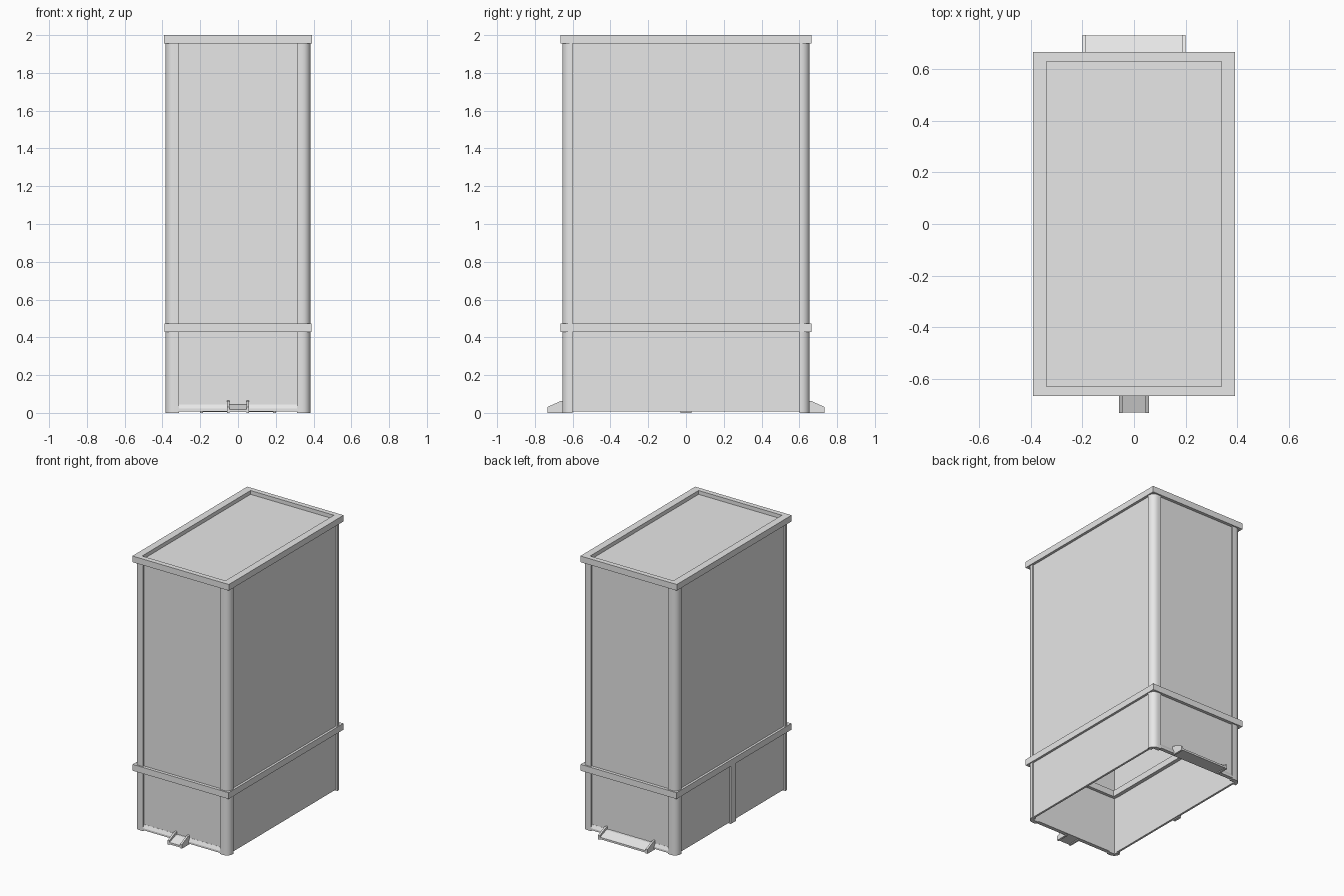
import bpy, bmesh, math

cube = bpy.data.objects.get("Cube")
if cube:
    bpy.data.objects.remove(cube, do_unlink=True)

grey = bpy.data.materials.new("light_grey")
grey.use_nodes = True
colour = (0.8, 0.8, 0.8, 1)
grey.diffuse_color = colour
grey.node_tree.nodes["Principled BSDF"].inputs["Base Color"].default_value = colour


def finish(name, bm, smooth=False):
    bmesh.ops.recalc_face_normals(bm, faces=bm.faces)
    mesh = bpy.data.meshes.new(name)
    bm.to_mesh(mesh)
    bm.free()
    mesh.materials.append(grey)
    obj = bpy.data.objects.new(name, mesh)
    bpy.context.collection.objects.link(obj)
    if smooth:
        bpy.ops.object.select_all(action='DESELECT')
        obj.select_set(True)
        bpy.context.view_layer.objects.active = obj
        bpy.ops.object.shade_smooth_by_angle(angle=math.radians(40))
    return obj


def extrude(name, points, offset, smooth=False):
    """Solid made by sweeping a closed outline along an offset."""
    bm = bmesh.new()
    face = bm.faces.new([bm.verts.new(p) for p in points])
    new = bmesh.ops.extrude_face_region(bm, geom=[face], use_keep_orig=True)
    verts = [g for g in new["geom"] if isinstance(g, bmesh.types.BMVert)]
    bmesh.ops.translate(bm, verts=verts, vec=offset)
    return finish(name, bm, smooth)


def box(name, x0, x1, y0, y1, z0, z1):
    outline = [(x0, y0, z0), (x1, y0, z0), (x1, y1, z0), (x0, y1, z0)]
    return extrude(name, outline, (0, 0, z1 - z0))


def wedge(name, x0, x1, profile, side):
    """Outline in depth and height, swept across the width."""
    return extrude(name, [(x0, side * y, z) for y, z in profile], (x1 - x0, 0, 0))


def ring(name, outer, inner, z0, z1):
    """Rectangular frame from outer and inner half sizes."""
    bm = bmesh.new()
    corners = [(-1, -1), (1, -1), (1, 1), (-1, 1)]
    loops = [[bm.verts.new((sx * s[0], sy * s[1], z)) for sx, sy in corners]
             for s, z in ((outer, z0), (outer, z1), (inner, z1), (inner, z0))]
    for k in range(4):
        a, b = loops[k], loops[(k + 1) % 4]
        for i in range(4):
            j = (i + 1) % 4
            bm.faces.new((a[i], a[j], b[j], b[i]))
    return finish(name, bm)


# Half sizes of the body
W, D, R = 0.384, 0.655, 0.045
WALL_TOP = 1.96

# Rounded corner posts with an L-shaped section
section = [(0.312, D)]
for i in range(7):
    a = math.radians(90 - 15 * i)
    section.append((W - R + R * math.cos(a), D - R + R * math.sin(a)))
section += [(W, 0.602), (0.355, 0.602), (0.355, 0.625), (0.312, 0.625)]
for sx, x_name in ((-1, "right"), (1, "left")):
    for sy, y_name in ((-1, "front"), (1, "back")):
        extrude(f"{y_name}_{x_name}_post", [(sx * x, sy * y, 0) for x, y in section],
                (0, 0, WALL_TOP), smooth=True)

# Recessed wall panels
for s, name in ((-1, "right"), (1, "left")):
    x0, x1 = sorted((s * 0.357, s * 0.372))
    box(f"{name}_panel", x0, x1, -0.61, 0.61, 0.008, WALL_TOP)
for s, name in ((-1, "front"), (1, "back")):
    y0, y1 = sorted((s * 0.627, s * 0.642))
    box(f"{name}_panel", -0.32, 0.32, y0, y1, 0.008, WALL_TOP)

# Rib on the lower right wall
box("right_rib", -W, -0.365, -0.03, 0.03, 0, 0.43)

# Bands, with the lower one reaching inside as a ledge
ring("middle_band", (0.389, 0.665), (0.33, 0.605), 0.427, 0.473)
ring("top_frame", (0.391, 0.665), (0.338, 0.628), 1.955, 2.0)
box("top_panel", -0.345, 0.345, -0.635, 0.635, 1.957, 1.972)

# Sloped sills and hinge brackets at the foot of the end walls
sill = [(0.63, 0.045), (0.643, 0.045), (D, 0.022), (D, 0.008), (0.63, 0.008)]
bracket = [(0.64, 0), (0.64, 0.065), (0.665, 0.062), (0.732, 0.032), (0.732, 0)]
plate = [(0.64, 0.008), (0.64, 0.045), (0.66, 0.043), (0.73, 0.018), (0.73, 0.004)]
for side, name, half in ((-1, "front", 0.058), (1, "back", 0.2)):
    wedge(f"{name}_sill", -0.315, 0.315, sill, side)
    wedge(f"{name}_hinge_plate", -half, half, plate, side)
    for sx, x_name in ((-1, "right"), (1, "left")):
        x0, x1 = sorted((sx * half, sx * (half - 0.014)))
        wedge(f"{name}_{x_name}_bracket", x0, x1, bracket, side)
